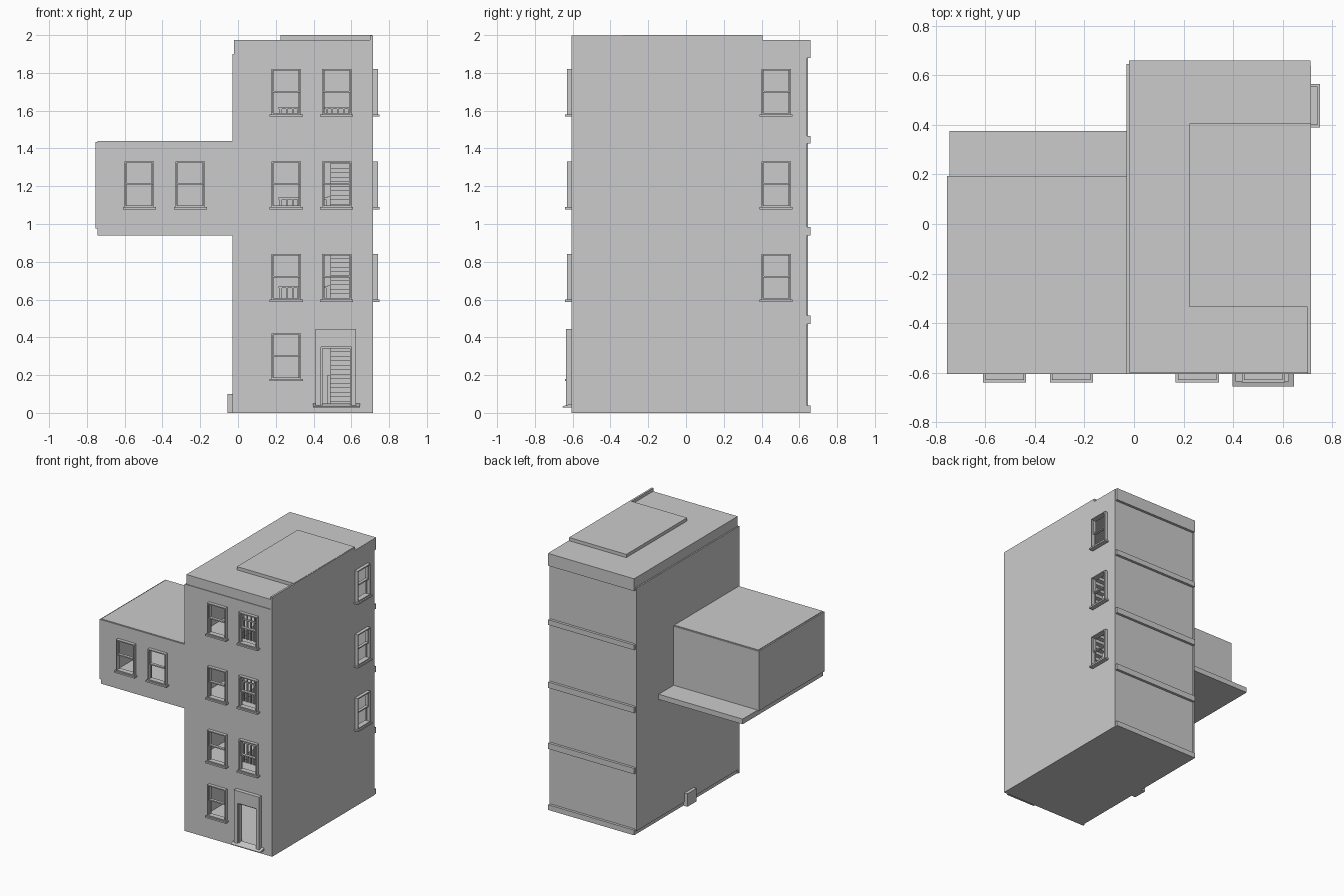
import bpy, bmesh

if "Cube" in bpy.data.objects:
    bpy.data.objects.remove(bpy.data.objects["Cube"])

def boxes(name, items):
    """One object made of axis-aligned boxes (x0, x1, y0, y1, z0, z1)."""
    bm = bmesh.new()
    for x0, x1, y0, y1, z0, z1 in items:
        for v in bmesh.ops.create_cube(bm, size=1)["verts"]:
            v.co = ((x0 + x1) / 2 + v.co.x * (x1 - x0),
                    (y0 + y1) / 2 + v.co.y * (y1 - y0),
                    (z0 + z1) / 2 + v.co.z * (z1 - z0))
    return finish(name, bm)

def finish(name, bm):
    bmesh.ops.recalc_face_normals(bm, faces=bm.faces[:])
    me = bpy.data.meshes.new(name)
    bm.to_mesh(me)
    bm.free()
    ob = bpy.data.objects.new(name, me)
    bpy.context.collection.objects.link(ob)
    return ob

def panel(name, rect, holes, place, thick):
    """Rectangular sheet (u0, u1, v0, v1) with rectangular holes, extruded to a slab."""
    rects = [rect] + holes
    us = sorted({r[i] for r in rects for i in (0, 1)})
    vs = sorted({r[i] for r in rects for i in (2, 3)})
    bm = bmesh.new()
    grid = [[bm.verts.new(place(u, v, 0)) for v in vs] for u in us]
    for i in range(len(us) - 1):
        for j in range(len(vs) - 1):
            cu, cv = (us[i] + us[i + 1]) / 2, (vs[j] + vs[j + 1]) / 2
            if not any(h[0] < cu < h[1] and h[2] < cv < h[3] for h in holes):
                bm.faces.new((grid[i][j], grid[i + 1][j], grid[i + 1][j + 1], grid[i][j + 1]))
    new = bmesh.ops.extrude_face_region(bm, geom=bm.faces[:])["geom"]
    shift = place(0, 0, thick) - place(0, 0, 0)
    bmesh.ops.translate(bm, vec=shift, verts=[g for g in new if isinstance(g, bmesh.types.BMVert)])
    bmesh.ops.delete(bm, geom=[v for v in bm.verts if not v.link_faces], context='VERTS')
    return finish(name, bm)

from mathutils import Vector
front = lambda u, v, d: Vector((u, -0.605 - d, v))
right = lambda u, v, d: Vector((0.715 + d, u, v))
W, H, T = 0.155, 0.24, 0.015

def window(name, place, u, z):
    """Casing, two sashes and a projecting sill around an opening at (u, z)."""
    f, m = 0.008, z + H / 2
    parts = [(u, u + f, z, z + H, -T, 0.025), (u + W - f, u + W, z, z + H, -T, 0.025),
             (u, u + W, z + H - f, z + H, -T, 0.025), (u, u + W, z, z + f, -T, 0.025),
             (u - 0.01, u + W + 0.01, z - 0.012, z, -T, 0.035),
             (u + f, u + W - f, m - 0.004, m + 0.005, -0.01, 0.012)]
    for a, b, d in ((z + f, m, -0.01), (m, z + H - f, 0.002)):      # sash stiles
        for s in (u + f, u + W - f - 0.004):
            parts.append((s, s + 0.004, a, b, d, d + 0.01))
    out = []
    for u0, u1, z0, z1, d0, d1 in parts:
        p, q = place(u0, z0, d0), place(u1, z1, d1)
        out.append((min(p.x, q.x), max(p.x, q.x), min(p.y, q.y), max(p.y, q.y), z0, z1))
    boxes(name, out)

opening = lambda u, z: (u, u + W, z, z + H)
floors = [0.18, 0.60, 1.09, 1.58]
tower_w = [(0.178, z) for z in floors] + [(0.445, z) for z in floors[1:]]
wing_w = [(-0.60, 1.09), (-0.33, 1.09)]
side_w = [(0.40, z) for z in floors[1:]]

# Outer walls of the tower
door = (0.44, 0.60, 0.04, 0.35)
panel("tower_front_wall", (-0.03, 0.70, 0.0, 1.90), [opening(*w) for w in tower_w] + [door], front, -T)
panel("tower_right_wall", (-0.605, 0.64, 0.0, 1.975), [opening(*w) for w in side_w], right, -T)
boxes("right_parapet", [(0.70, 0.715, -0.605, 0.405, 1.975, 1.998)])
boxes("tower_left_wall", [(-0.03, -0.015, -0.605, 0.645, 0.03, 1.90)])
boxes("tower_back_wall", [(-0.02, 0.705, 0.625, 0.64, 0.0, 1.95)])

# Floor slabs with a stairwell, showing as ledges at the back
flat = lambda u, v, d: Vector((u, v, d))
well = (0.225, 0.70, -0.335, 0.405)
boxes("ground_slab", [(-0.02, 0.712, -0.60, 0.66, 0.0, 0.04)])
levels = [(0.47, 0.515), (0.94, 0.985), (1.425, 1.465)]
for i, (z0, z1) in enumerate(levels):
    panel(f"floor_slab_{i + 1}", (-0.02, 0.712, -0.60, 0.66), [well],
          lambda u, v, d, z=z0: flat(u, v, z + d), z1 - z0)
boxes("roof_slab", [(-0.02, 0.712, -0.60, 0.66, 1.88, 1.975)])
boxes("roof_raised_panel", [(0.225, 0.71, -0.335, 0.405, 1.97, 2.0)])

# Side wing
panel("wing_front_wall", (-0.755, -0.03, 0.975, 1.435), [opening(*w) for w in wing_w], front, -T)
boxes("wing_side_wall", [(-0.755, -0.74, -0.605, 0.19, 0.975, 1.435)])
boxes("wing_back_wall", [(-0.755, -0.03, 0.178, 0.193, 0.975, 1.435)])
boxes("wing_floor_slab", [(-0.745, -0.025, -0.60, 0.375, 0.94, 0.98)])
boxes("wing_roof", [(-0.745, -0.025, -0.60, 0.185, 1.40, 1.44)])

# Windows
for group, place, spots in (("tower", front, tower_w), ("wing", front, wing_w), ("side", right, side_w)):
    for i, (u, z) in enumerate(spots):
        window(f"{group}_window_{i + 1}", place, u, z)

# Door surround, inner jambs and sloped step
boxes("door_surround", [(0.41, 0.44, -0.635, -0.60, 0.04, 0.445), (0.60, 0.625, -0.635, -0.60, 0.04, 0.445),
                        (0.44, 0.60, -0.635, -0.60, 0.35, 0.445)])
boxes("door_jambs", [(0.44, 0.448, -0.625, -0.59, 0.04, 0.35), (0.592, 0.60, -0.625, -0.59, 0.04, 0.35),
                     (0.44, 0.60, -0.625, -0.59, 0.342, 0.35)])
step = boxes("door_step", [(0.397, 0.645, -0.655, -0.60, 0.028, 0.05)])
for v in step.data.vertices:
    if v.co.y < -0.63 and v.co.z > 0.04:
        v.co.z = 0.034

# Small utility box at the foot of the left wall
boxes("utility_box", [(-0.055, -0.02, -0.05, 0.06, 0.0, 0.10)])

# Stair flights
starts = [0.04] + [z1 for _, z1 in levels]
N = 20
for k in range(3):
    rise = (starts[k + 1] - starts[k]) / N
    steps = []
    for i in range(N):
        y, z = -0.33 + i * 0.035, starts[k] + (i + 1) * rise
        steps.append((0.49, 0.70, y, y + 0.037, max(starts[k], z - 2 * rise), z))
    steps.append((0.49, 0.70, 0.37, 0.405, starts[k + 1] - 0.04, starts[k + 1]))
    boxes(f"stair_flight_{k + 1}", steps)
    boxes(f"newel_post_{k + 1}", [(0.475, 0.49, -0.345, -0.33, starts[k], starts[k] + 0.16)])

# Railings around the stairwell
for k, z in enumerate(starts[1:]):
    end = 0.70 if k == 2 else 0.48
    items = [(0.225, end, -0.345, -0.335, z + 0.145, z + 0.155),
             (0.215, 0.225, -0.345, 0.405, z + 0.145, z + 0.155)]
    items += [(x, x + 0.008, -0.344, -0.336, z, z + 0.15)
              for x in [0.225 + 0.03 * i for i in range(int((end - 0.225) / 0.03) + 1)]]
    items += [(0.216, 0.224, y, y + 0.008, z, z + 0.15) for y in [-0.344 + 0.0462 * i for i in range(17)]]
    boxes(f"stair_railing_{k + 1}", items)
